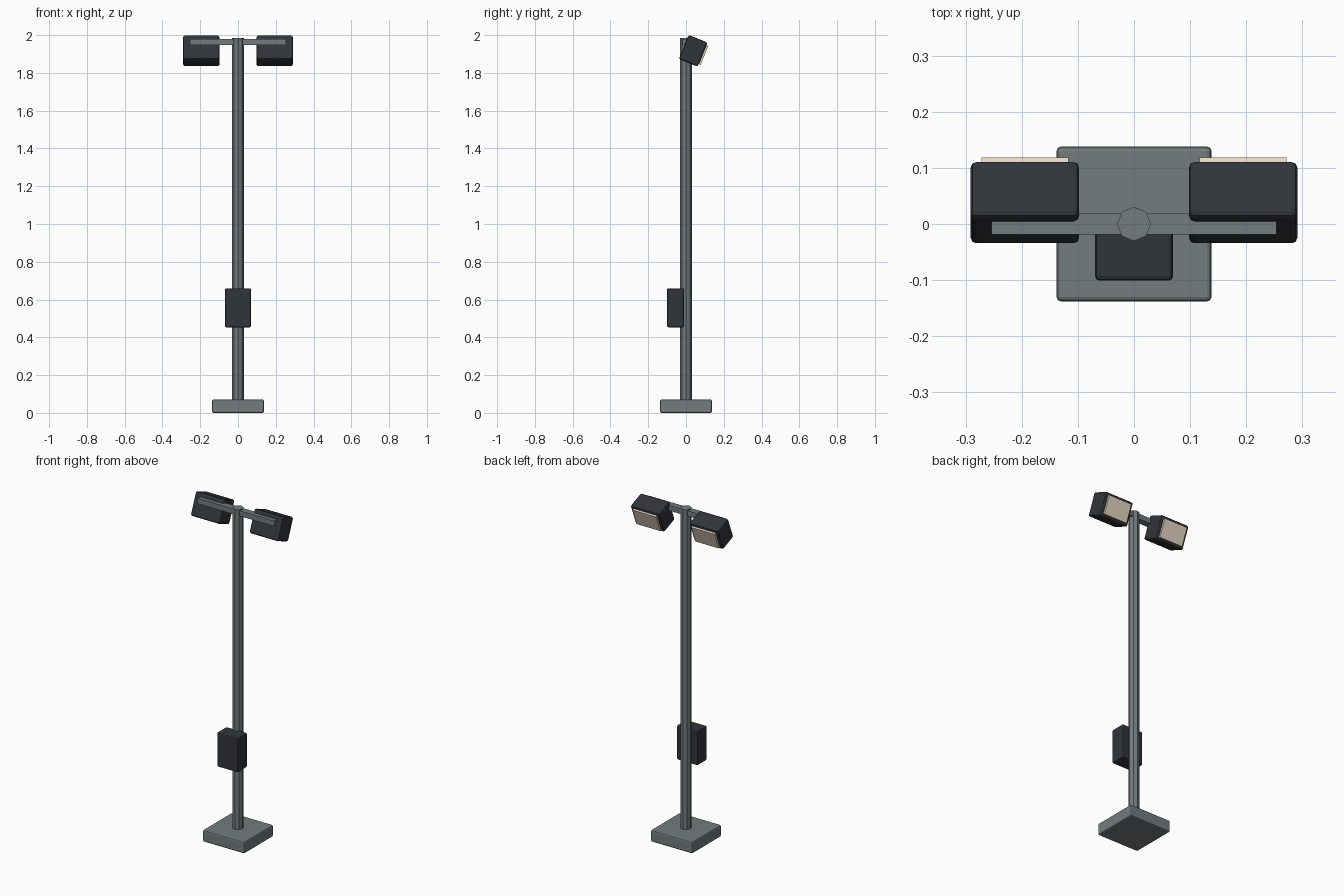
import bpy, math
from mathutils import Matrix

if "Cube" in bpy.data.objects:
    bpy.data.objects.remove(bpy.data.objects["Cube"])


def material(name, color):
    m = bpy.data.materials.new(name)
    m.diffuse_color = (*color, 1)
    m.use_nodes = True
    m.node_tree.nodes["Principled BSDF"].inputs["Base Color"].default_value = m.diffuse_color
    return m


steel = material("steel_grey", (0.17, 0.20, 0.21))
dark = material("dark_housing", (0.03, 0.035, 0.042))
glass = material("warm_lens", (0.80, 0.70, 0.55))


def box(name, size, loc, mat, bevel=0.0, tilt=0.0):
    bpy.ops.mesh.primitive_cube_add(size=1)
    ob = bpy.context.object
    ob.name = name
    ob.data.transform(Matrix.Diagonal((*size, 1)))
    ob.location = loc
    ob.rotation_euler.x = tilt
    ob.data.materials.append(mat)
    if bevel:
        mod = ob.modifiers.new("rounded_edges", 'BEVEL')
        mod.width = bevel
        mod.segments = 2
    return ob


# Foot plate
box("base_plate", (0.276, 0.276, 0.07), (0, 0, 0.035), steel, 0.008)

# Eight-sided mast
bpy.ops.mesh.primitive_cylinder_add(vertices=8, radius=0.0305, depth=1.934,
                                    location=(0, 0, 1.017))
mast = bpy.context.object
mast.name = "mast"
mast.data.materials.append(steel)

# Crossbar and control box
box("crossbar", (0.508, 0.038, 0.032), (0, 0, 1.963), steel)
box("control_box", (0.139, 0.091, 0.206), (0, -0.0555, 0.556), dark, 0.008)

# Two lamp heads tilted downward, each with a raised lens
TILT = math.radians(-22)
HEAD_Y, HEAD_Z, DEPTH = 0.038, 1.917, 0.108
for side, s in (("left", -1), ("right", 1)):
    x = 0.1945 * s
    box(f"lamp_head_{side}", (0.193, DEPTH, 0.138), (x, HEAD_Y, HEAD_Z), dark, 0.01, TILT)
    off = DEPTH / 2 + 0.002
    box(f"lamp_lens_{side}", (0.155, 0.018, 0.108),
        (x, HEAD_Y + off * math.cos(TILT), HEAD_Z + off * math.sin(TILT)), glass, 0, TILT)
